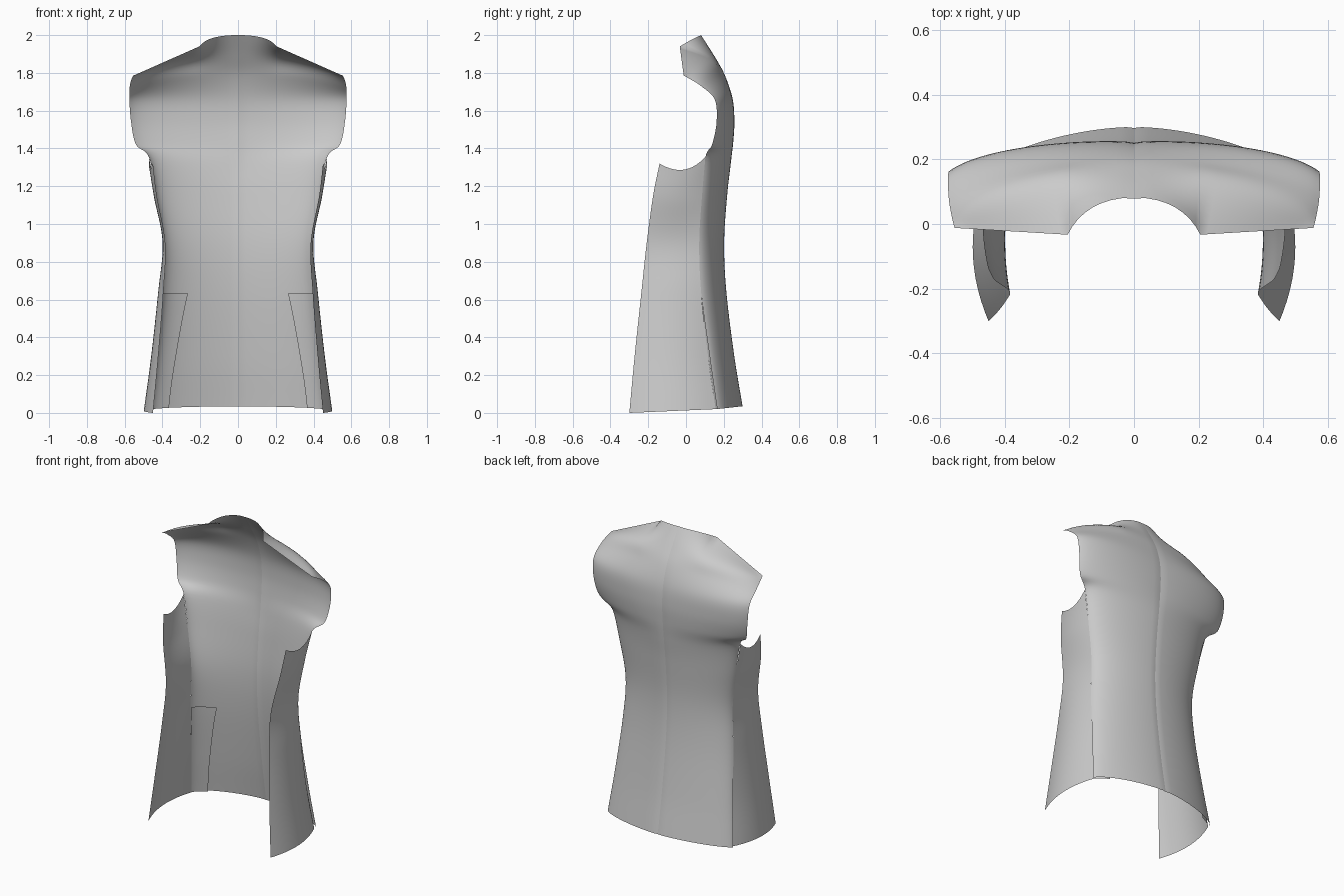
import bpy
from mathutils import Vector as V

if "Cube" in bpy.data.objects:
    bpy.data.objects.remove(bpy.data.objects["Cube"])

# Back panel rows, hem to shoulder: centre z, centre y, edge x, edge y, edge z, side fullness
BACK = [
    (.035, .300, .460, .165, .020, .06),
    (.300, .256, .432, .125, .300, .07),
    (.640, .214, .405, .080, .640, .08),
    (.900, .202, .393, .070, .900, .08),
    (1.15, .218, .430, .085, 1.15, .08),
    (1.31, .236, .472, .103, 1.355, .08),
    (1.43, .248, .540, .138, 1.42, .07),
    (1.55, .254, .566, .162, 1.54, .065),
    (1.67, .243, .575, .152, 1.66, .07),
    (1.79, .205, .573, .080, 1.73, .08),
    (1.89, .150, .563, .020, 1.768, .07),
]
# Side panel rows, hem to underarm: front x, front y, front z, bulge x, sag of the row
SIDE = [
    (.450, -.300, .000, .515, 0),
    (.422, -.272, .300, .472, 0),
    (.395, -.236, .640, .430, 0),
    (.385, -.208, .900, .402, 0),
    (.430, -.174, 1.15, .448, .02),
    (.450, -.140, 1.32, .470, .075),
]
TUCK = V((-.009, -.008, 0))      # vent pieces sit just inside the back panel


def bez(a, b, c, d, t):
    s = 1 - t
    return a*s**3 + b*3*s*s*t + c*3*s*t*t + d*t**3


def spline(pts, f):
    """Catmull-Rom through pts, f measured in rows."""
    n = len(pts) - 1
    i = min(int(f), n - 1)
    t = f - i
    p1, p2 = pts[i], pts[i + 1]
    p0 = pts[i - 1] if i else p1*2 - p2
    p3 = pts[i + 2] if i + 2 <= n else p2*2 - p1
    return .5*(2*p1 + (p2 - p0)*t + (2*p0 - 5*p1 + 4*p2 - p3)*t*t
               + (3*p1 - p0 - 3*p2 + p3)*t**3)


def back_row(i, t):
    if i == len(BACK):           # neckline, then straight shoulder seam
        neck, tip = V((.205, -.033, 1.94)), V((.555, -.012, 1.785))
        if t <= 1/3:
            return bez(V((0, .082, 2)), V((.10, .082, 2)), V((.17, .04, 1.985)), neck, t*3)
        return neck.lerp(tip, (t - 1/3)*1.5)
    zc, yc, xe, ye, ze, h = BACK[i]
    bump = .012 if 5 < i < 9 else 0      # shoulder blades
    hx = .92 if i < 6 else .85
    return bez(V((0, yc, zc)), V((xe*.4, yc + bump, zc)),
               V((xe*hx, ye + h, (zc + ze)/2)), V((xe, ye, ze)), t)


def back_point(t, f):
    p = spline([back_row(i, t) for i in range(len(BACK) + 1)], f)
    if t == 0:
        p.y -= .003              # fine valley of the centre seam
        p.x = 0
    return p


def side_row(i, t):
    fx, fy, fz, bx, sag = SIDE[i]
    a, d = back_row(i, 1), V((fx, fy, fz))
    if i < 2:
        a = a + TUCK
    b, c = a.lerp(d, 1/3), a.lerp(d, 2/3)
    b.x = c.x = bx
    b.z -= sag
    c.z -= sag*.8
    return bez(a, b, c, d, t)


def sheet(name, fn, nu, nv):
    """Grid surface for one half, mirrored to the other side."""
    verts = [fn(u/nu, v/nv) for v in range(nv + 1) for u in range(nu + 1)]
    w = nu + 1
    faces = [(v*w + u, v*w + w + u, v*w + w + u + 1, v*w + u + 1)
             for v in range(nv) for u in range(nu)]
    me = bpy.data.meshes.new(name)
    me.from_pydata(verts, [], faces)
    me.shade_smooth()
    ob = bpy.data.objects.new(name, me)
    bpy.context.collection.objects.link(ob)
    m = ob.modifiers.new("mirror", 'MIRROR')
    m.use_mirror_merge = False
    return ob


# Back panel halves, meeting at the centre seam
sheet("back_panel", lambda u, v: back_point(u, v*len(BACK)), 24, 66)

# Side panels under the arms
sheet("side_panel",
      lambda u, v: spline([side_row(i, u) for i in range(len(SIDE))], v*5), 14, 40)


# Vent underlaps, extending the side panels inside the back panel
def flap(u, v):
    start = .70 + (.56 - .70)*v**2
    p = back_point(start + (1 - start)*u, v*1.97)
    return p + TUCK*(1 + .5*(1 - u))


sheet("vent_flap", flap, 8, 20)
